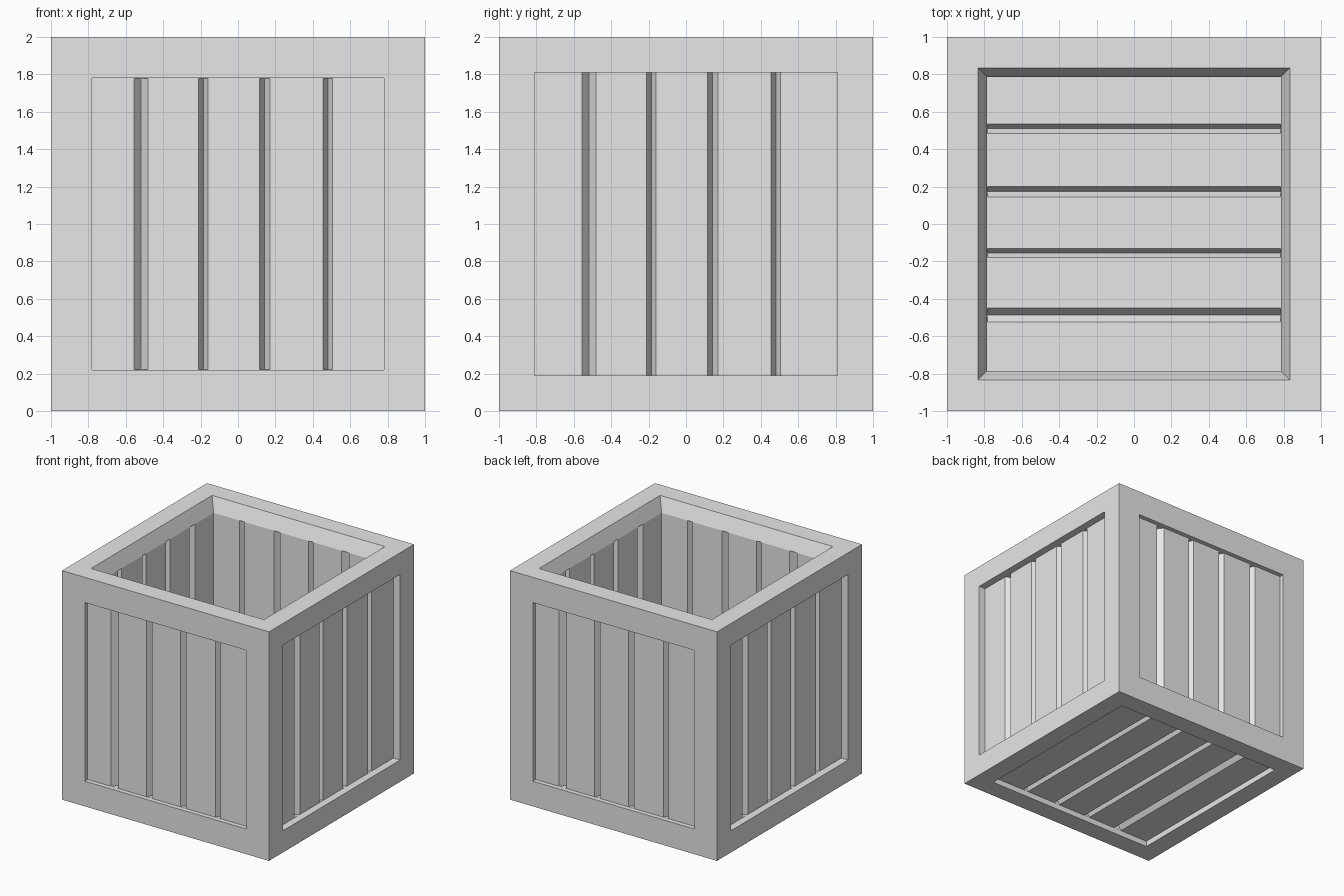
import bpy
import bmesh
from mathutils import Matrix, Vector
from math import pi

if "Cube" in bpy.data.objects:
    bpy.data.objects.remove(bpy.data.objects["Cube"])

# One plain grey material
grey = bpy.data.materials.new("light_grey")
grey.use_nodes = True
colour = (0.8, 0.8, 0.8, 1)
grey.diffuse_color = colour
grey.node_tree.nodes["Principled BSDF"].inputs["Base Color"].default_value = colour

# Gaps between slats: start and end across a panel
GAPS = [(-0.555, -0.48), (-0.21, -0.16), (0.115, 0.17), (0.455, 0.505)]
INNER_SHIFT = 0.03
INNER = 0.785      # half width of the cavity
FLOOR = 0.2
LIP = 1.88         # where the sloped rim meets the inner walls
GROOVE = 0.05


def prism(bm, profile, v0, v1, place):
    """Extrude a (u, depth) profile from v0 to v1, mapped by place(u, v, d)."""
    low = [bm.verts.new(place(u, v0, d)) for u, d in profile]
    high = [bm.verts.new(place(u, v1, d)) for u, d in profile]
    bm.faces.new(low)
    bm.faces.new(high[::-1])
    n = len(profile)
    for i in range(n):
        j = (i + 1) % n
        bm.faces.new((low[i], high[i], high[j], low[j]))


def grooves(bm, base, v0, v1, place, shift=0.0):
    """V-shaped gaps cut below the given depth."""
    for a, b in GAPS:
        a, b = a + shift, b + shift
        profile = [(a, base - 0.02), (a, base), ((a + b) / 2, base + GROOVE),
                   (b, base), (b, base - 0.02)]
        prism(bm, profile, v0, v1, place)


def panel(bm, half, middle, depth, place):
    """Recessed window with slats behind it."""
    profile = [(-half, -0.2), (-half, depth), (half, depth), (half, -0.2)]
    prism(bm, profile, middle - half, middle + half, place)
    grooves(bm, depth, middle - half + 0.001, middle + half - 0.001, place)


def make_object(name, bm):
    bmesh.ops.recalc_face_normals(bm, faces=bm.faces)
    mesh = bpy.data.meshes.new(name)
    bm.to_mesh(mesh)
    bm.free()
    obj = bpy.data.objects.new(name, mesh)
    bpy.context.collection.objects.link(obj)
    mesh.materials.append(grey)
    return obj


# Solid crate block
bm = bmesh.new()
bmesh.ops.create_cube(bm, size=2, matrix=Matrix.Translation((0, 0, 1)))
crate = make_object("crate", bm)

# Everything to be carved away
cut = bmesh.new()
for k in range(4):
    turn = Matrix.Rotation(k * pi / 2, 3, "Z")

    def outside(u, v, d, turn=turn):
        return turn @ Vector((u, d - 1, v))

    def inside(u, v, d, turn=turn):
        return turn @ Vector((u, -INNER - d, v))

    half, depth = ((0.78, 0.04), (0.81, 0.065))[k % 2]
    panel(cut, half, 1, depth, outside)
    grooves(cut, 0, FLOOR + 0.001, LIP, inside, INNER_SHIFT)

# Underside panel and floor boards
panel(cut, 0.83, 0, 0.05, lambda u, v, d: Vector((u, v, d)))
grooves(cut, 0, 0.001 - INNER, INNER - 0.001,
        lambda u, v, d: Vector((v, u, FLOOR - d)), INNER_SHIFT)

# Cavity and sloped rim
prism(cut, [(-INNER, -INNER), (INNER, -INNER), (INNER, INNER), (-INNER, INNER)],
      FLOOR, LIP, lambda u, v, d: Vector((u, d, v)))
rim = bmesh.ops.create_cube(cut, size=2)["verts"]
for vert in rim:
    z = 2.12 if vert.co.z > 0 else 1.76
    half = INNER + (z - LIP) * 0.05 / (2 - LIP)
    vert.co = (vert.co.x * half, vert.co.y * half, z)

cutter = make_object("crate_cutter", cut)
cutter.hide_render = True

# Carve, keep the result, drop the helper
carve = crate.modifiers.new("carve", "BOOLEAN")
carve.operation = "DIFFERENCE"
carve.solver = "EXACT"
carve.use_self = True
carve.object = cutter
bpy.context.view_layer.objects.active = crate
crate.select_set(True)
bpy.ops.object.modifier_apply(modifier=carve.name)
bpy.data.objects.remove(cutter)
